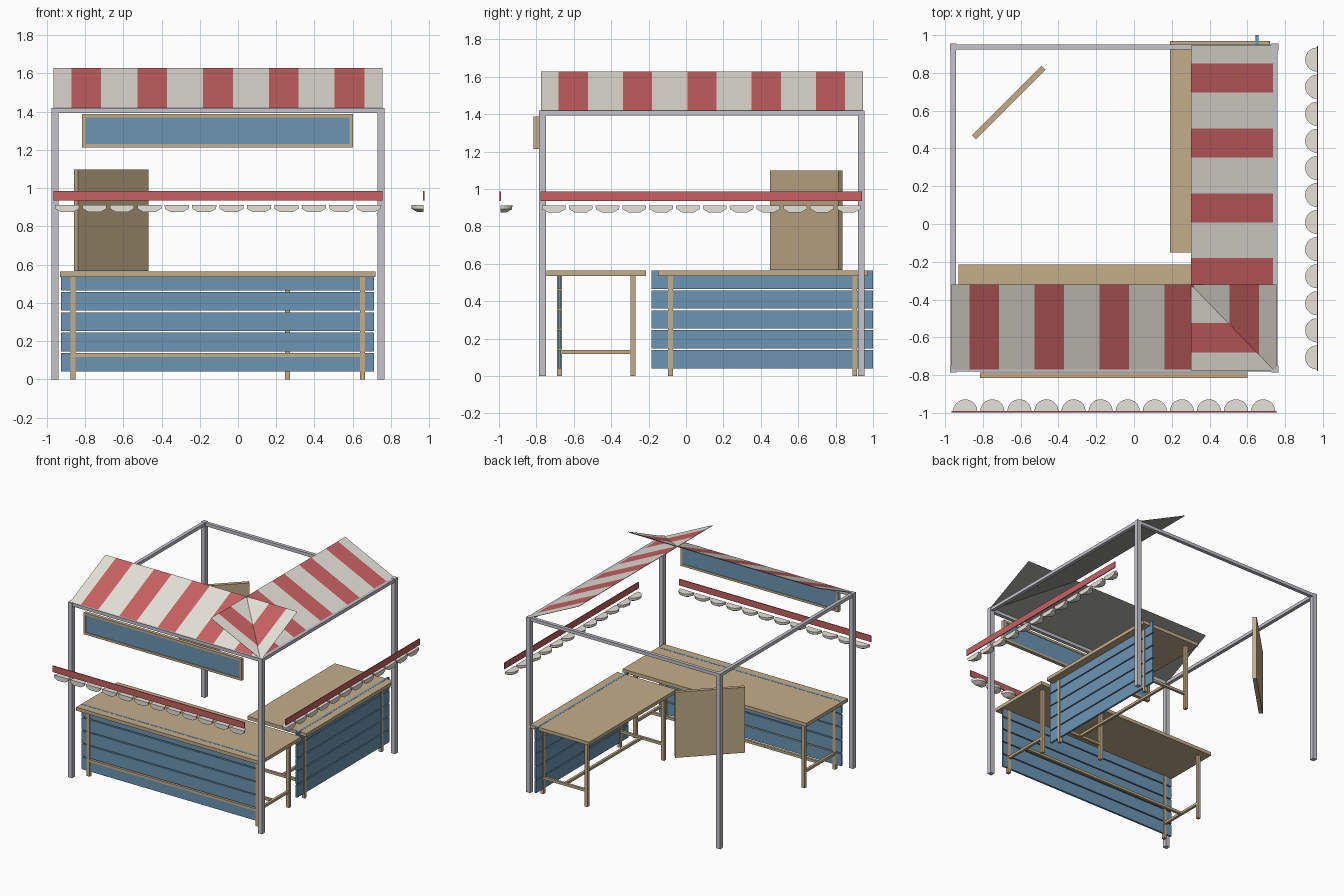
import bpy, bmesh, math
from mathutils import Matrix, Vector

if "Cube" in bpy.data.objects:
    bpy.data.objects.remove(bpy.data.objects["Cube"])


def mat(name, rgb):
    m = bpy.data.materials.new(name)
    m.diffuse_color = (*rgb, 1)
    m.use_nodes = True
    m.node_tree.nodes["Principled BSDF"].inputs["Base Color"].default_value = m.diffuse_color
    return m


WOOD = mat("wood", (0.55, 0.42, 0.25))
BLUE = mat("blue_paint", (0.15, 0.30, 0.45))
RED = mat("red_cloth", (0.58, 0.12, 0.12))
CREAM = mat("cream_cloth", (0.78, 0.76, 0.68))
STEEL = mat("steel", (0.55, 0.55, 0.60))
LINING = mat("grey_lining", (0.30, 0.30, 0.29))


def finish(name, bm, *mats):
    me = bpy.data.meshes.new(name)
    bm.to_mesh(me)
    bm.free()
    for m in mats:
        me.materials.append(m)
    ob = bpy.data.objects.new(name, me)
    bpy.context.collection.objects.link(ob)
    return ob


def add_box(bm, x0, x1, y0, y1, z0, z1):
    size = Matrix.Diagonal((x1 - x0, y1 - y0, z1 - z0, 1))
    pos = Matrix.Translation(((x0 + x1) / 2, (y0 + y1) / 2, (z0 + z1) / 2))
    bmesh.ops.create_cube(bm, size=1, matrix=pos @ size)


def boxes(name, material, *dims):
    bm = bmesh.new()
    for d in dims:
        add_box(bm, *d)
    return finish(name, bm, material)


# Steel frame: four posts and four top beams
X0, X1, Y0, Y1, T, TOP = -0.975, 0.765, -0.785, 0.955, 0.036, 1.42
for side, x in (("left", X0), ("right", X1 - T)):
    boxes(side + "_beam", STEEL, (x + .004, x + T - .004, Y0 + T, Y1 - T, TOP - .028, TOP - .002))
    for end, y in (("front", Y0), ("back", Y1 - T)):
        boxes(f"{end}_{side}_post", STEEL, (x, x + T, y, y + T, 0, TOP))
for end, y in (("front", Y0), ("back", Y1 - T)):
    boxes(end + "_beam", STEEL, (X0 + T, X1 - T, y + .004, y + T - .004, TOP - .028, TOP - .002))


# Tables, built lengthwise along u, depth along v, then placed by a matrix
def table(name, length, plank_ends, place, front_rail):
    depth, leg, n = 0.53, 0.026, 0.055
    parts = [boxes(name + "_top", WOOD, (0, length, 0, depth, 0.535, 0.563))]
    ua, ub, va, vb = n, length - n - leg, n, depth - n - leg
    parts.append(boxes(name + "_legs", WOOD, *[
        (u, u + leg, v, v + leg, 0, 0.535) for u in (ua, ub) for v in (va, vb)]))
    vm = depth / 2
    rails = [(u + .003, u + leg - .003, va + leg, vb, 0.118, 0.138) for u in (ua, ub)]
    rails.append((ua + leg, ub, vm - .01, vm + .01, 0.118, 0.138))
    if front_rail:
        rails.append((ua + leg, ub, va + .001, va + .02, 0.118, 0.138))
    parts.append(boxes(name + "_stretchers", WOOD, *rails))
    # Horizontal planks let into the front legs
    p0, p1 = plank_ends
    parts.append(boxes(name + "_planks", BLUE, *[
        (p0, p1, va + .005, va + .021, 0.04 + i * .1065, 0.138 + i * .1065)
        for i in range(5)]))
    for p in parts:
        p.data.transform(place)


table("front_table", 1.65, (0.005, 1.64), Matrix.Translation((-0.93, -0.745, 0)), True)
table("right_table", 1.12, (-0.035, 1.15),
      Matrix.Translation((0.72, -0.15, 0)) @ Matrix.Rotation(math.pi / 2, 4, 'Z'), False)


# Striped sloping awnings: five repeats of cream, red, cream over a grey lining
def awning(name, place, length=1.72, depth=0.45, rise=0.208):
    tile = length / 5
    cuts = [0]
    for i in range(5):
        cuts += [tile * (i + .274), tile * (i + .726)]
    cuts.append(length)
    bm = bmesh.new()
    for k, (z, order) in enumerate(((0, 1), (-.005, -1))):
        for i in range(len(cuts) - 1):
            a, b = cuts[i], cuts[i + 1]
            quad = [(a, 0, z), (b, 0, z), (b, depth, z + rise), (a, depth, z + rise)]
            f = bm.faces.new([bm.verts.new(c) for c in quad][::order])
            f.material_index = 2 if k else i % 2
    bmesh.ops.remove_doubles(bm, verts=bm.verts, dist=1e-4)
    bm.transform(place)
    finish(name, bm, CREAM, RED, LINING)


awning("front_awning", Matrix.Translation((-0.965, -0.77, TOP)))
awning("right_awning", Matrix.Translation((0.737, -0.775, TOP))
       @ Matrix.Rotation(math.pi / 2, 4, 'Z') @ Matrix.Diagonal((1, 0.97, 1, 1)))


# Valance bars with twelve half-round scallops behind each
def valance(name, place, length=1.72, count=12, seg=10):
    bar = boxes(name + "_bar", RED, (0, length, 0, .007, 0.935, 0.986))
    bm = bmesh.new()
    for i in range(count):
        cx = length * (i + .5) / count
        rings = []
        for r, z in ((.064, .912), (.062, .892), (.032, .875)):
            rings.append([bm.verts.new((cx + r * math.cos(math.pi * s / seg),
                                        .005 + r * math.sin(math.pi * s / seg), z))
                          for s in range(seg + 1)])
        bm.faces.new(rings[0])
        bm.faces.new(rings[-1][::-1])
        for a, b in zip(rings, rings[1:]):
            for s in range(seg + 1):
                t = (s + 1) % (seg + 1)
                bm.faces.new((a[s], b[s], b[t], a[t]))
    bmesh.ops.recalc_face_normals(bm, faces=bm.faces)
    scallops = finish(name + "_scallops", bm, CREAM)
    for ob in (bar, scallops):
        ob.data.transform(place)


valance("front_valance", Matrix.Translation((-0.965, -0.997, 0)))
valance("right_valance", Matrix.Translation((0.975, -0.778, 0))
        @ Matrix.Rotation(math.pi / 2, 4, 'Z'))

# Hanging sign: blue panel in a wooden border
sx0, sx1, sz0, sz1, b = -0.815, 0.602, 1.213, 1.388, 0.018
sy = (-0.815, -0.787)
boxes("sign_border", WOOD,
      (sx0, sx1, *sy, sz0, sz0 + b), (sx0, sx1, *sy, sz1 - b, sz1),
      (sx0, sx0 + b, *sy, sz0 + b, sz1 - b), (sx1 - b, sx1, *sy, sz0 + b, sz1 - b))
boxes("sign_panel", BLUE, (sx0 + b, sx1 - b, -0.808, -0.792, sz0 + b, sz1 - b))

# Upright board turned across the back left corner
board = boxes("corner_board", WOOD, (-.26, .26, -.015, .015, 0.567, 1.098))
board.data.transform(Matrix.Translation((-0.663, 0.643, 0)) @ Matrix.Rotation(math.pi / 4, 4, 'Z'))
